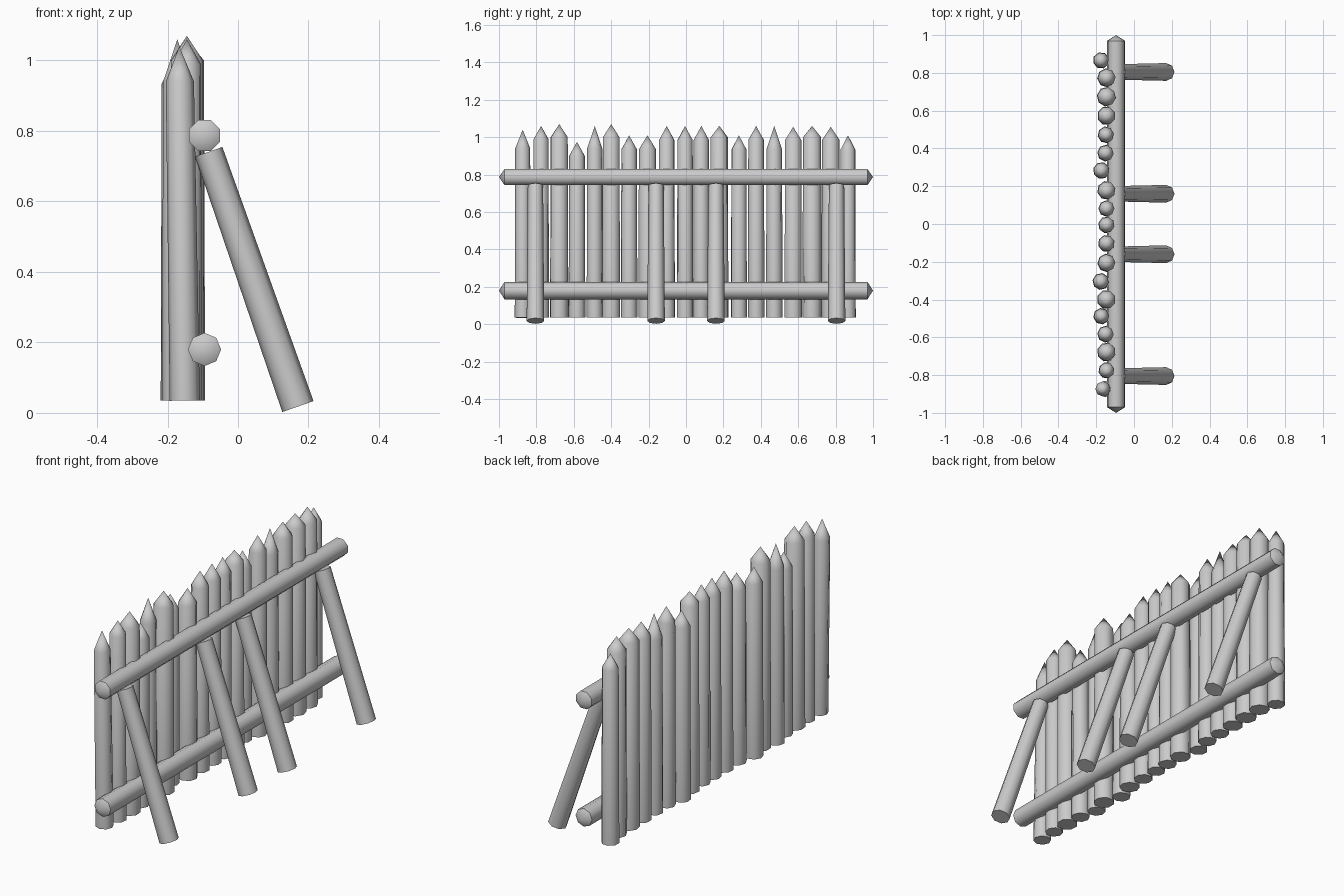
import bpy, bmesh, math
from mathutils import Vector, Matrix

cube = bpy.data.objects.get("Cube")
if cube:
    bpy.data.objects.remove(cube, do_unlink=True)

wood = bpy.data.materials.new("pale_grey_wood")
wood.use_nodes = True
grey = (0.6, 0.6, 0.6, 1)
wood.diffuse_color = grey
wood.node_tree.nodes["Principled BSDF"].inputs["Base Color"].default_value = grey


def log(name, start, end, r_start, r_end, tip_start=0, tip_end=0, spin=0, sides=8):
    """Eight-sided log from start to end, with optional pointed tips beyond."""
    start, end = Vector(start), Vector(end)
    axis = end - start
    length = axis.length
    bm = bmesh.new()
    rings = []
    for z, r in ((0, r_start), (length, r_end)):
        angles = [math.tau * (i + spin) / sides for i in range(sides)]
        rings.append([bm.verts.new((r * math.cos(a), r * math.sin(a), z)) for a in angles])
    low, high = rings
    for i in range(sides):
        j = (i + 1) % sides
        bm.faces.new((low[i], low[j], high[j], high[i]))
    # Pointed or flat ends
    for ring, z, tip in ((low[::-1], -tip_start, tip_start), (high, length + tip_end, tip_end)):
        if tip:
            apex = bm.verts.new((0, 0, z))
            for i in range(sides):
                bm.faces.new((ring[i], ring[(i + 1) % sides], apex))
        else:
            bm.faces.new(ring)
    turn = axis.to_track_quat('Z', 'Y').to_matrix().to_4x4()
    bm.transform(Matrix.Translation(start) @ turn)
    bmesh.ops.recalc_face_normals(bm, faces=bm.faces)
    mesh = bpy.data.meshes.new(name)
    bm.to_mesh(mesh)
    bm.free()
    mesh.materials.append(wood)
    obj = bpy.data.objects.new(name, mesh)
    bpy.context.collection.objects.link(obj)
    bpy.ops.object.select_all(action='DESELECT')
    obj.select_set(True)
    bpy.context.view_layer.objects.active = obj
    bpy.ops.object.shade_smooth_by_angle(angle=math.radians(50))
    return obj


# Sharpened stakes: x, y, radius, shoulder height, tip height
stakes = [
    (-.165, -.873, .040, .94, 1.04), (-.145, -.775, .041, .99, 1.06),
    (-.145, -.678, .048, 1.0, 1.07), (-.150, -.583, .042, .90, .975),
    (-.172, -.488, .041, .94, 1.06), (-.145, -.400, .048, 1.0, 1.07),
    (-.175, -.304, .042, .935, 1.01), (-.145, -.206, .046, .935, 1.01),
    (-.145, -.103, .043, .985, 1.06), (-.145, -.005, .042, .985, 1.06),
    (-.145, .082, .041, .985, 1.06), (-.145, .178, .047, 1.0, 1.06),
    (-.172, .283, .042, .935, 1.01), (-.150, .375, .042, .985, 1.06),
    (-.148, .472, .042, .935, 1.06), (-.145, .573, .047, .985, 1.055),
    (-.145, .674, .049, 1.0, 1.06), (-.145, .774, .047, .985, 1.055),
    (-.174, .866, .041, .935, 1.01)]
for i, (x, y, r, shoulder, tip) in enumerate(stakes):
    foot_x = x + (.014 if i == 0 else 0)
    log(f"stake_{i + 1}", (foot_x, y, .035), (x, y, shoulder), r * 1.07, r,
        tip_end=tip - shoulder, spin=.3 * i)

# Horizontal rails with short pointed ends
for name, z, spin in (("upper_rail", .787, .5), ("lower_rail", .18, 0)):
    log(name, (-.095, -.97, z), (-.095, .97, z), .047, .047, .03, .03, spin)

# Slanted support props
for i, y in enumerate((-.805, -.16, .16, .805)):
    log(f"prop_{i + 1}", (.17, y, .018), (-.083, y, .741), .047, .041)
